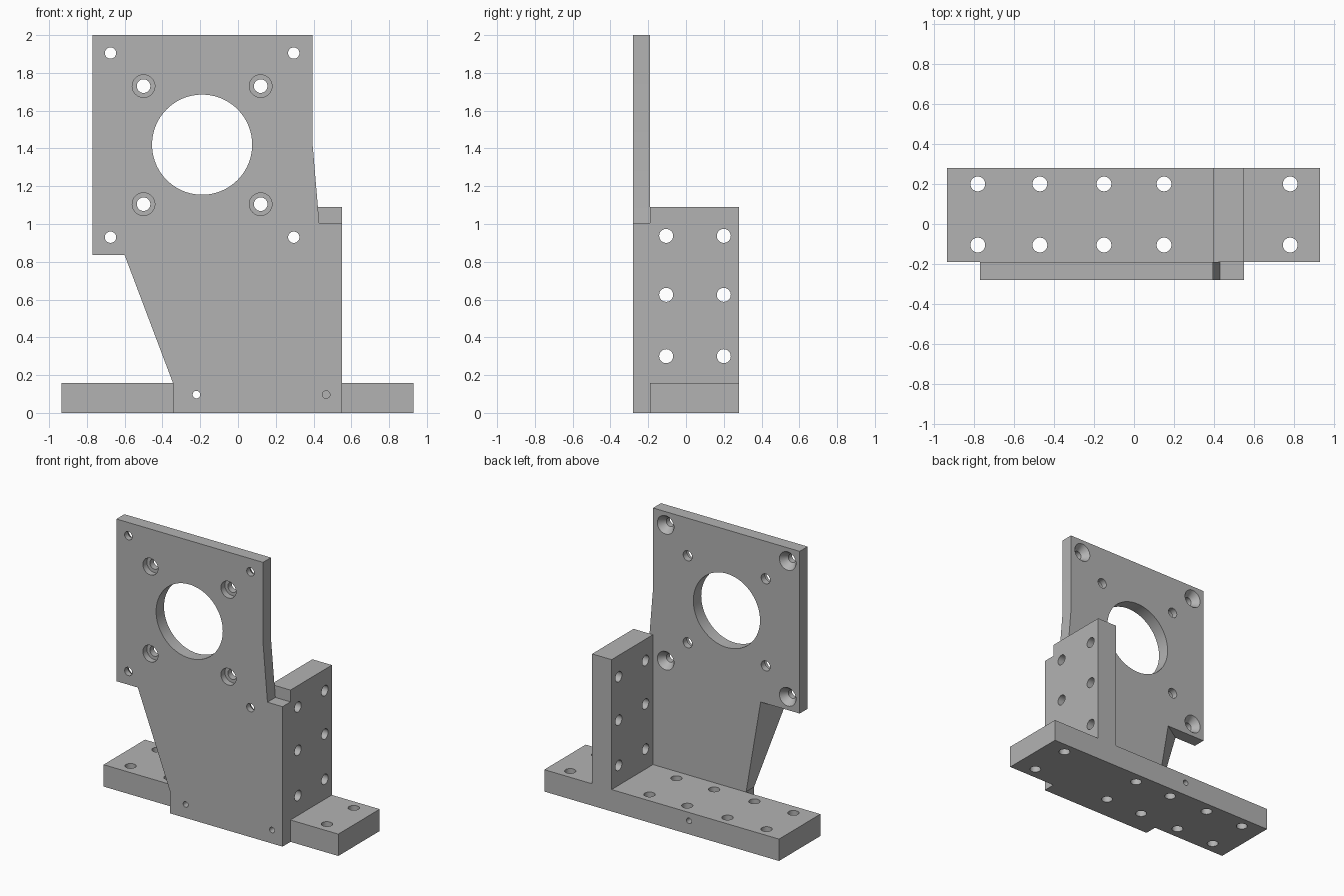
import bpy, bmesh, math
from mathutils import Vector

cube = bpy.data.objects.get("Cube")
if cube:
    bpy.data.objects.remove(cube, do_unlink=True)

GREY = (0.45, 0.45, 0.45, 1)
metal = bpy.data.materials.new("grey metal")
metal.use_nodes = True
metal.diffuse_color = GREY
metal.node_tree.nodes["Principled BSDF"].inputs["Base Color"].default_value = GREY

FRONT, SEAM, BACK = -0.28, -0.19, 0.28


def finish(name, bm):
    bmesh.ops.recalc_face_normals(bm, faces=bm.faces)
    mesh = bpy.data.meshes.new(name)
    bm.to_mesh(mesh)
    bm.free()
    mesh.materials.append(metal)
    obj = bpy.data.objects.new(name, mesh)
    bpy.context.collection.objects.link(obj)
    return obj


def slab(name, front_profile, back_profile, y0, y1):
    """Solid between two x-z outlines with matching corners."""
    bm = bmesh.new()
    a = [bm.verts.new((x, y0, z)) for x, z in front_profile]
    b = [bm.verts.new((x, y1, z)) for x, z in back_profile]
    bm.faces.new(a)
    bm.faces.new(b[::-1])
    for i in range(len(a)):
        j = (i + 1) % len(a)
        bm.faces.new((a[i], b[i], b[j], a[j]))
    bmesh.ops.remove_doubles(bm, verts=bm.verts, dist=0.0001)
    return finish(name, bm)


def add_drill(bm, centre, axis, steps, sides=32):
    """Turned cutter: steps are (position along axis, radius)."""
    others = [i for i in range(3) if i != axis]
    rings = []
    for pos, radius in steps:
        ring = []
        for k in range(sides):
            t = 2 * math.pi * k / sides
            p = Vector((0, 0, 0))
            p[axis] = pos
            p[others[0]] = centre[0] + radius * math.cos(t)
            p[others[1]] = centre[1] + radius * math.sin(t)
            ring.append(bm.verts.new(p))
        rings.append(ring)
    for r, s in zip(rings, rings[1:]):
        for k in range(sides):
            n = (k + 1) % sides
            bm.faces.new((r[k], r[n], s[n], s[k]))
    bm.faces.new(rings[0])
    bm.faces.new(rings[-1][::-1])


def drill(obj, drills):
    bm = bmesh.new()
    for d in drills:
        add_drill(bm, *d)
    cutter = finish("hole_cutter", bm)
    cutter.hide_render = True
    mod = obj.modifiers.new("holes", 'BOOLEAN')
    mod.operation, mod.solver, mod.object = 'DIFFERENCE', 'EXACT', cutter
    graph = bpy.context.evaluated_depsgraph_get()
    mesh = bpy.data.meshes.new_from_object(obj.evaluated_get(graph))
    obj.modifiers.clear()
    obj.data = mesh
    bpy.data.objects.remove(cutter, do_unlink=True)
    # round the hole walls, keep edges crisp
    bpy.ops.object.select_all(action='DESELECT')
    obj.select_set(True)
    bpy.context.view_layer.objects.active = obj
    bpy.ops.object.shade_smooth_by_angle(angle=math.radians(30))


# Mounting plate, with the lower side edge bevelled towards the back
outline = [(-0.345, 0), (0.55, 0), (0.55, 1.005), (0.43, 1.005), (0.395, 1.42),
           (0.395, 2), (-0.77, 2), (-0.77, 0.835), (-0.6, 0.835), (-0.345, 0.16)]
back_outline = list(outline)
back_outline[8] = (-0.46, 0.835)
plate = slab("mounting_plate", outline, back_outline, FRONT, SEAM)

# Base with the upright flange, an upside-down T
tee = [(-0.935, 0), (0.93, 0), (0.93, 0.157), (0.55, 0.157),
       (0.55, 1.09), (0.395, 1.09), (0.395, 0.157), (-0.935, 0.157)]
base = slab("base_and_flange", tee, tee, SEAM, BACK)

# Plate holes: large opening, counterbored ring, countersunk corners
holes = [((-0.19, 1.42), 1, [(-0.4, 0.265), (0, 0.265)], 96)]
for x in (-0.5, 0.12):
    for z in (1.105, 1.73):
        holes.append(((x, z), 1, [(-0.4, 0.06), (-0.235, 0.06), (-0.235, 0.036), (0, 0.036)]))
for x in (-0.675, 0.295):
    for z in (0.93, 1.905):
        holes.append(((x, z), 1, [(-0.4, 0.03), (-0.24, 0.03), (SEAM, 0.066), (-0.1, 0.066)]))
pins = [((-0.22, 0.097), 1, [(-0.4, 0.02), (0.4, 0.02)]),
        ((0.467, 0.097), 1, [(-0.4, 0.02), (-0.05, 0.02)])]
drill(plate, holes + pins)

# Bolt holes through the base and the flange, plus the pin holes
bolts = []
for y in (-0.105, 0.2):
    for x in (-0.78, -0.47, -0.15, 0.15, 0.78):
        bolts.append(((x, y), 2, [(-0.1, 0.037), (0.3, 0.037)]))
    for z in (0.3, 0.625, 0.937):
        bolts.append(((y, z), 0, [(0.3, 0.037), (0.65, 0.037)]))
drill(base, bolts + pins)
